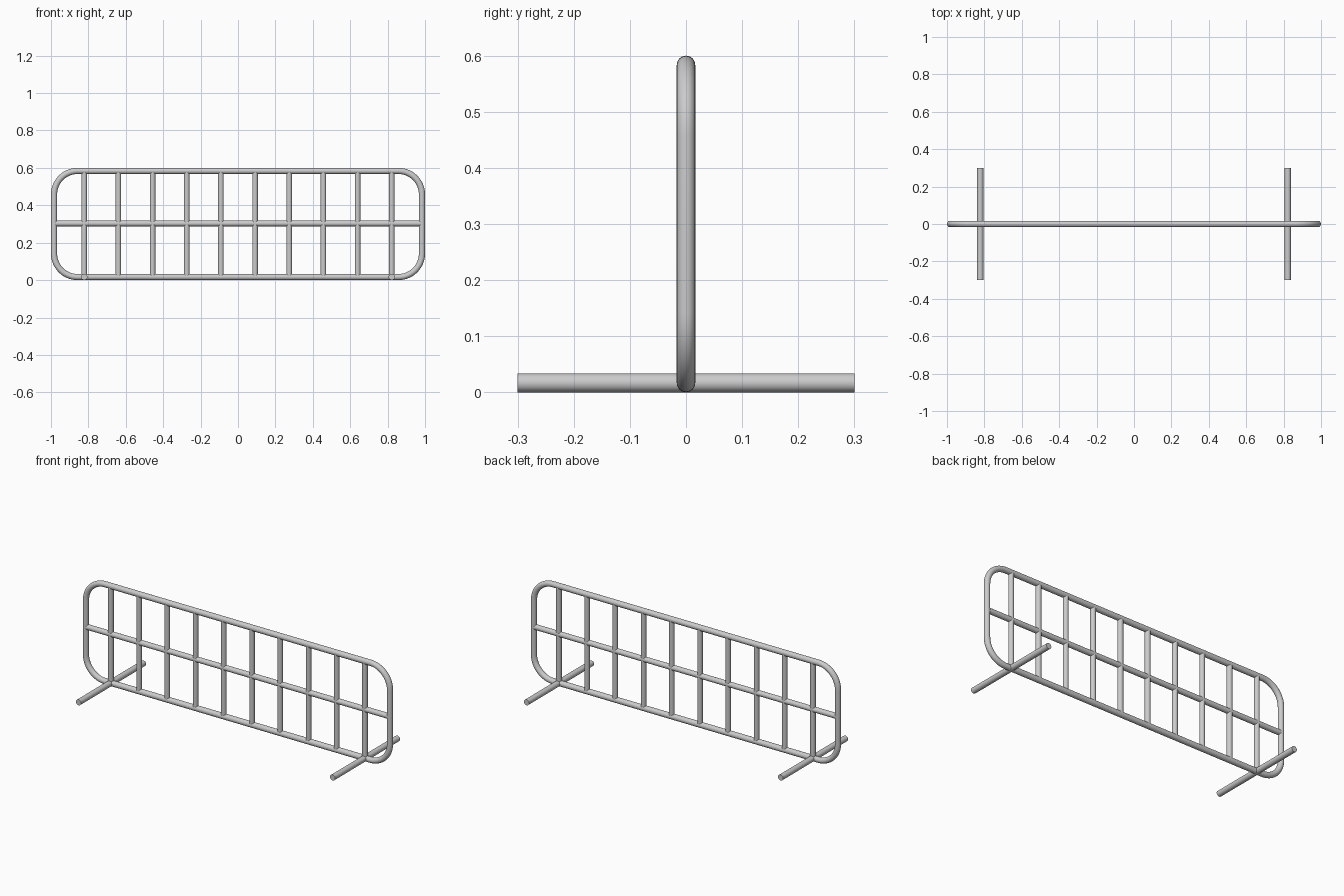
import bpy
from math import sin, cos, pi
from mathutils import Vector

if "Cube" in bpy.data.objects:
    bpy.data.objects.remove(bpy.data.objects["Cube"])

R = 0.0165           # frame tube radius
HALF_W = 1.0 - R     # frame centre line
Z0, Z1 = R, 0.6 - R
CORNER = 0.125


def smooth(obj):
    bpy.ops.object.select_all(action='DESELECT')
    obj.select_set(True)
    bpy.context.view_layer.objects.active = obj
    bpy.ops.object.shade_smooth_by_angle(angle=0.7)


def rod(name, a, b, radius):
    a, b = Vector(a), Vector(b)
    d = b - a
    bpy.ops.mesh.primitive_cylinder_add(vertices=32, radius=radius, depth=d.length,
                                        location=(a + b) / 2)
    o = bpy.context.object
    o.name = name
    o.rotation_euler = d.to_track_quat('Z', 'Y').to_euler()
    smooth(o)


# Rounded rectangular tube frame
path = []
corners = [(HALF_W - CORNER, Z1 - CORNER, 0), (-HALF_W + CORNER, Z1 - CORNER, pi / 2),
           (-HALF_W + CORNER, Z0 + CORNER, pi), (HALF_W - CORNER, Z0 + CORNER, 1.5 * pi)]
for cx, cz, start in corners:
    for i in range(13):
        t = start + i * pi / 24
        path.append((cx + CORNER * cos(t), 0, cz + CORNER * sin(t)))

verts, faces, n, m = [], [], len(path), 24
for k, p in enumerate(path):
    t = (k // 13) * pi / 2 + (k % 13) * pi / 24
    for j in range(m):
        a = 2 * pi * j / m
        verts.append((p[0] + R * cos(a) * cos(t), R * sin(a), p[2] + R * cos(a) * sin(t)))
for k in range(n):
    for j in range(m):
        k2, j2 = (k + 1) % n, (j + 1) % m
        faces.append((k * m + j, k * m + j2, k2 * m + j2, k2 * m + j))
mesh = bpy.data.meshes.new("frame")
mesh.from_pydata(verts, [], faces)
frame = bpy.data.objects.new("frame", mesh)
bpy.context.collection.objects.link(frame)
smooth(frame)

# Middle rail
rod("middle_rail", (-0.975, 0, 0.303), (0.975, 0, 0.303), 0.0155)

# Vertical bars
for i in range(10):
    x = -0.822 + i * 1.644 / 9
    rod(f"upright_bar_{i + 1}", (x, 0, 0.024), (x, 0, 0.58), 0.015)

# Feet
for side, s in (("left", -1), ("right", 1)):
    rod(f"{side}_foot", (s * 0.822, -0.3, 0.0168), (s * 0.822, 0.3, 0.0168), 0.0168)
